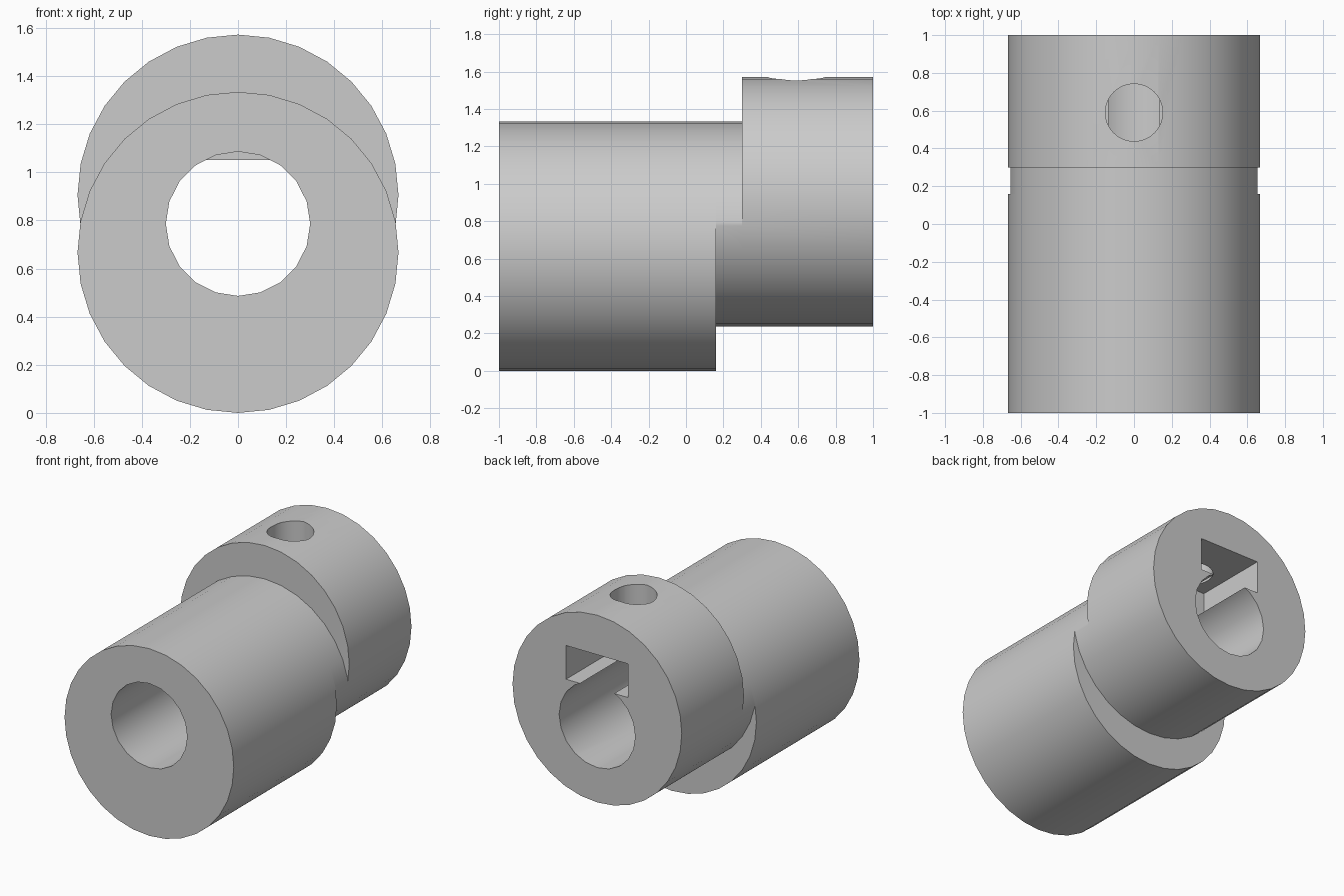
import bpy, bmesh, math

cube = bpy.data.objects.get("Cube")
if cube:
    bpy.data.objects.remove(cube)

grey = bpy.data.materials.new("plain grey")
grey.use_nodes = True
colour = (0.6, 0.6, 0.6, 1)
grey.diffuse_color = colour
grey.node_tree.nodes["Principled BSDF"].inputs["Base Color"].default_value = colour

R = 0.667
LOW, HIGH = 0.667, 0.905      # centre heights of the two offset cylinders
MID = (LOW + HIGH) / 2        # bore axis


def circle(radius, centre, sides):
    """Outline points (x, height) starting at the top."""
    turn = 2 * math.pi / sides
    return [(radius * math.sin(i * turn), centre + radius * math.cos(i * turn))
            for i in range(sides)]


def extrude(name, outline, start, end, axis="Y"):
    """Prism from an outline, along y or along z."""
    bm = bmesh.new()
    place = (lambda a, b, t: (a, t, b)) if axis == "Y" else (lambda a, b, t: (a, b, t))
    face = bm.faces.new([bm.verts.new(place(a, b, start)) for a, b in outline])
    grown = bmesh.ops.extrude_face_region(bm, geom=[face])["geom"]
    shift = place(0, 0, end - start)
    bmesh.ops.translate(bm, vec=shift, verts=[v for v in grown if isinstance(v, bmesh.types.BMVert)])
    bmesh.ops.recalc_face_normals(bm, faces=bm.faces)
    mesh = bpy.data.meshes.new(name)
    bm.to_mesh(mesh)
    bm.free()
    mesh.materials.append(grey)
    obj = bpy.data.objects.new(name, mesh)
    bpy.context.collection.objects.link(obj)
    return obj


def box(half_width, low, high):
    return [(-half_width, low), (half_width, low), (half_width, high), (-half_width, high)]


def combine(target, tool, operation):
    mod = target.modifiers.new(operation, "BOOLEAN")
    mod.operation, mod.solver, mod.object = operation, "EXACT", tool
    bpy.context.view_layer.objects.active = target
    bpy.ops.object.modifier_apply(modifier=mod.name)
    bpy.data.objects.remove(tool)


# Two offset cylinders joined by the section they share
low_ring, high_ring = circle(R, LOW, 32), circle(R, HIGH, 32)
shared = ([p for p in low_ring if p[1] > MID and p[0] >= 0]
          + [p for p in high_ring if p[1] < MID]
          + [p for p in low_ring if p[1] > MID and p[0] < 0])
body = extrude("offset_coupler", low_ring, -1, 0.16)
combine(body, extrude("middle", shared, 0.16, 0.3), "UNION")
combine(body, extrude("rear", high_ring, 0.3, 1), "UNION")

# Through bore, with a small lip at the end of the nut slot
combine(body, extrude("bore", circle(0.3, MID, 20), -1.1, 1.1), "DIFFERENCE")
combine(body, extrude("lip", box(0.2, 1.05, 1.2), 0.4, 0.46), "UNION")

# Nut slot open to the back, and the screw hole above it
combine(body, extrude("slot", box(0.245, 1.05, 1.29), 0.44, 1.1), "DIFFERENCE")
screw = [(x, y) for x, y in circle(0.152, 0.59, 32)]
combine(body, extrude("screw_hole", screw, 1.15, 1.8, "Z"), "DIFFERENCE")

# Smooth walls, sharp rims
bpy.ops.object.select_all(action="DESELECT")
body.select_set(True)
bpy.context.view_layer.objects.active = body
bpy.ops.object.shade_smooth_by_angle(angle=math.radians(30))
